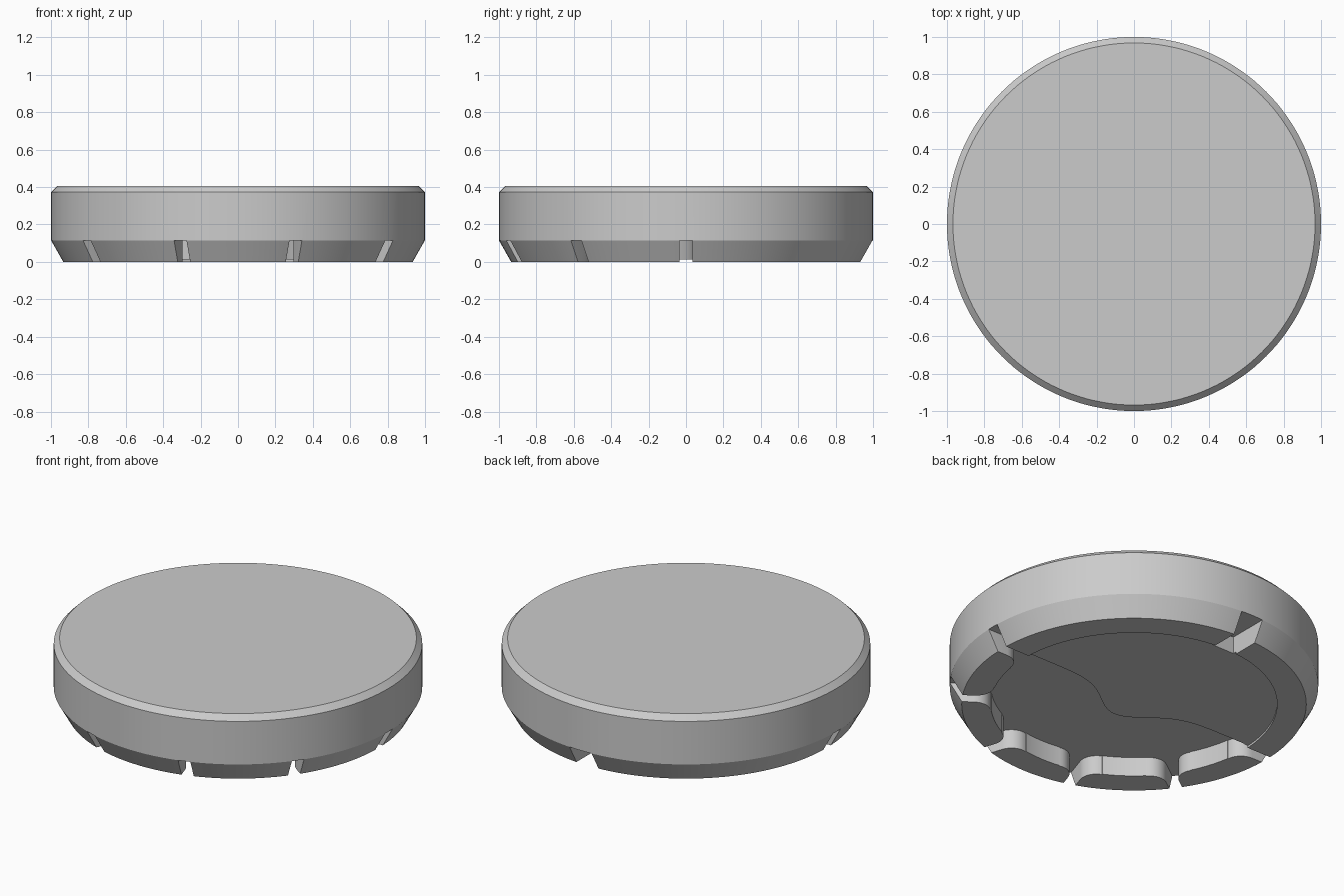
import bpy, bmesh, math
from mathutils import Matrix

cube = bpy.data.objects.get("Cube")
if cube:
    bpy.data.objects.remove(cube, do_unlink=True)

R_IN, R_FOOT, Z_FLOOR, Z_TOP = 0.777, 0.935, 0.115, 0.405
SLOT, FILLET = 0.035, 0.09

grey = bpy.data.materials.new("mid_grey")
grey.use_nodes = True
grey.diffuse_color = (0.6, 0.6, 0.6, 1)
grey.node_tree.nodes["Principled BSDF"].inputs["Base Color"].default_value = (0.6, 0.6, 0.6, 1)


def make_object(name, bm):
    bmesh.ops.recalc_face_normals(bm, faces=bm.faces)
    mesh = bpy.data.meshes.new(name)
    bm.to_mesh(mesh)
    bm.free()
    mesh.materials.append(grey)
    obj = bpy.data.objects.new(name, mesh)
    bpy.context.collection.objects.link(obj)
    return obj


def lathe(name, profile, n=144):
    """Closed solid of revolution with flat end caps."""
    bm = bmesh.new()
    rings = [[bm.verts.new((r * math.cos(2 * math.pi * i / n), r * math.sin(2 * math.pi * i / n), z))
              for i in range(n)] for r, z in profile]
    for a, b in zip(rings, rings[1:]):
        for i in range(n):
            j = (i + 1) % n
            bm.faces.new((a[i], a[j], b[j], b[i]))
    bm.faces.new(rings[0])
    bm.faces.new(rings[-1])
    return make_object(name, bm)


def prism(name, outline, top, angle=0.0):
    """Outline extruded from below the base up to the given height."""
    bm = bmesh.new()
    face = bm.faces.new([bm.verts.new((x, y, -0.1)) for x, y in outline])
    new = bmesh.ops.extrude_face_region(bm, geom=[face])["geom"]
    for v in new:
        if isinstance(v, bmesh.types.BMVert):
            v.co.z = top
    bmesh.ops.rotate(bm, verts=bm.verts, matrix=Matrix.Rotation(angle, 3, 'Z'))
    return make_object(name, bm)


def cut(body, cutter):
    cutter.hide_render = True
    mod = body.modifiers.new("cut", 'BOOLEAN')
    mod.operation, mod.solver, mod.object = 'DIFFERENCE', 'EXACT', cutter
    bpy.context.view_layer.objects.active = body
    bpy.ops.object.modifier_apply(modifier=mod.name)
    bpy.data.objects.remove(cutter, do_unlink=True)


def slot_side(sign, flared):
    """One side of a radial slot, from the rim inward, rounding the pad corner."""
    pts = [(1.2, sign * SLOT)]
    if flared:
        c = SLOT + FILLET
        for i in range(9):
            a = math.pi / 2 * i / 8
            pts.append((R_IN + FILLET - FILLET * math.sin(a) - 0.006 * i / 8,
                        sign * (c - FILLET * math.cos(a))))
        pts.append((0.6, sign * c))
    else:
        pts.append((0.6, sign * SLOT))
    return pts


# Disc with a chamfered top rim and a tapered foot
body = lathe("disc_body", [(R_FOOT, 0), (1, Z_FLOOR), (1, Z_TOP - 0.032), (0.968, Z_TOP)])

# Shallow round recess in the underside
cut(body, lathe("recess_cutter", [(R_IN, -0.1), (R_IN, 0.013)]))

# Deep front pocket, bounded at the back by a wave around the centre
arc = [(R_IN * math.cos(a), R_IN * math.sin(a))
       for a in (math.pi * (1 + i / 72) for i in range(73))]
xs = [0.75 - 1.5 * i / 60 for i in range(61)]
wave = [(x, 0.04 - 0.205 * math.exp(-(x / 0.23) ** 2)) for x in xs]
cut(body, prism("pocket_cutter", arc + wave, Z_FLOOR))

# Radial slots splitting the front rim into rounded pads
for k in range(6):
    lower = slot_side(-1, k < 5)
    upper = slot_side(1, k > 0)
    # slots run clockwise from the left side across the front to the right side
    lower = slot_side(-1, k != 5)
    cut(body, prism("slot_cutter", lower + upper[::-1], Z_FLOOR, -math.radians(36 * k)))

# Single square notch at the back
cut(body, prism("notch_cutter", [(-0.073, 0.752), (0.073, 0.752), (0.073, 1.2), (-0.073, 1.2)], Z_FLOOR))

bpy.ops.object.select_all(action='DESELECT')
body.select_set(True)
bpy.context.view_layer.objects.active = body
bpy.ops.object.shade_smooth_by_angle(angle=math.radians(25))
